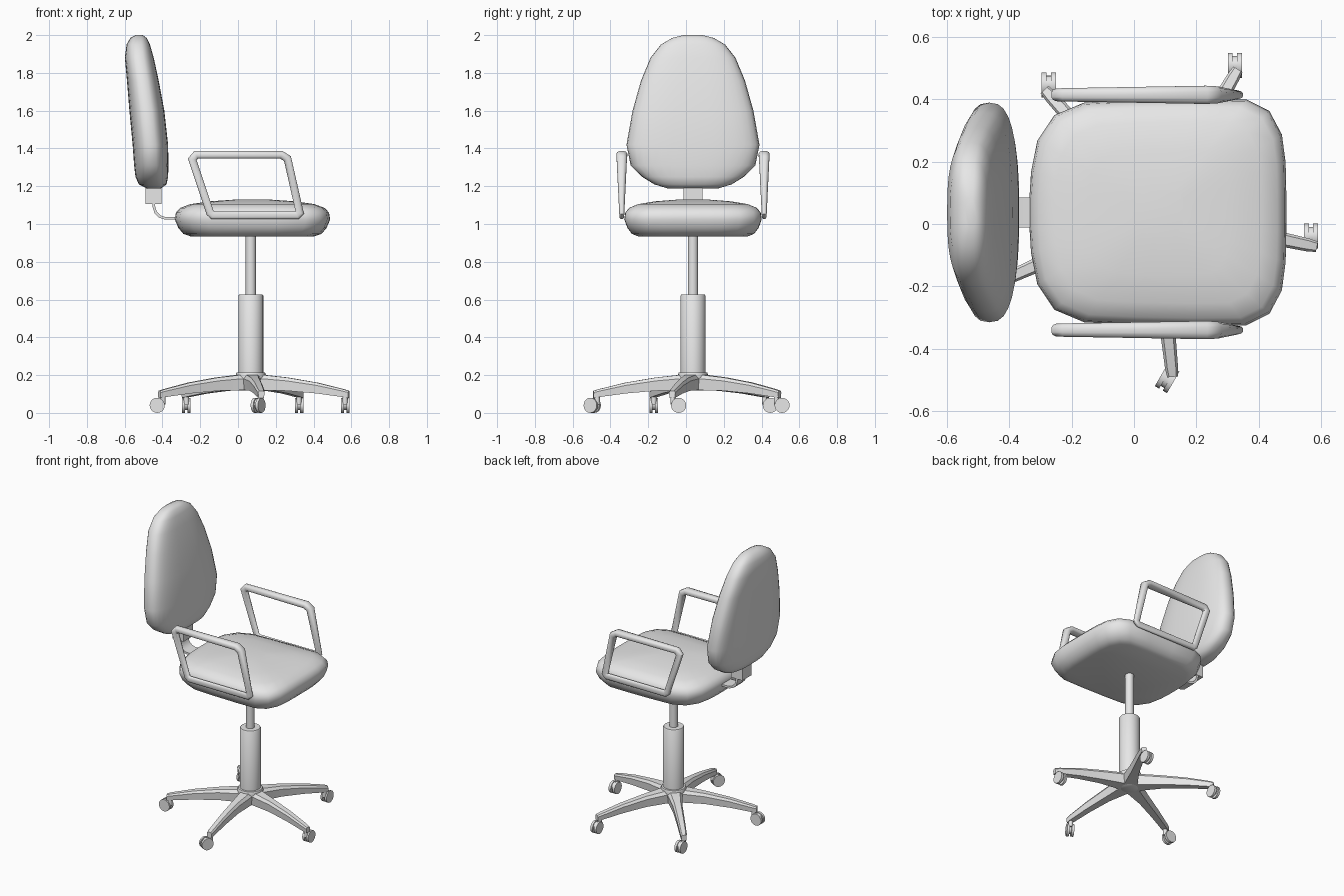
import bpy, bmesh, math
from mathutils import Vector, Matrix

default = bpy.data.objects.get("Cube")
if default:
    bpy.data.objects.remove(default, do_unlink=True)

CX, CY = 0.068, 0.037          # swivel axis

grey = bpy.data.materials.new("plain_grey")
grey.use_nodes = True
grey.diffuse_color = (0.8, 0.8, 0.8, 1)
for node in grey.node_tree.nodes:
    if node.type == 'BSDF_PRINCIPLED':
        node.inputs["Base Color"].default_value = (0.8, 0.8, 0.8, 1)


def finish(name, bm, angle=50):
    bmesh.ops.recalc_face_normals(bm, faces=bm.faces[:])
    mesh = bpy.data.meshes.new(name)
    bm.to_mesh(mesh)
    bm.free()
    mesh.materials.append(grey)
    ob = bpy.data.objects.new(name, mesh)
    bpy.context.collection.objects.link(ob)
    bpy.ops.object.select_all(action='DESELECT')
    ob.select_set(True)
    bpy.context.view_layer.objects.active = ob
    bpy.ops.object.shade_smooth_by_angle(angle=math.radians(angle))
    return ob


def loft(name, rings, closed=False, angle=50):
    """Skin a row of rings; cap the ends unless the row closes on itself."""
    bm = bmesh.new()
    rows = [[bm.verts.new(p) for p in ring] for ring in rings]
    pairs = list(zip(rows, rows[1:]))
    if closed:
        pairs.append((rows[-1], rows[0]))
    else:
        bm.faces.new(rows[0])
        bm.faces.new(rows[-1])
    for a, b in pairs:
        for i in range(len(a)):
            j = (i + 1) % len(a)
            bm.faces.new((a[i], a[j], b[j], b[i]))
    return finish(name, bm, angle)


def lathe(name, profile, sides=24):
    """Turned part on the swivel axis from (radius, height) pairs."""
    turn = [math.tau * i / sides for i in range(sides)]
    return loft(name, [[(CX + r * math.cos(t), CY + r * math.sin(t), z) for t in turn]
                       for r, z in profile], angle=40)


def superellipse(t, n):
    c, s = math.cos(t), math.sin(t)
    return (math.copysign(abs(c) ** (2 / n), c), math.copysign(abs(s) ** (2 / n), s))


# Seat cushion: half outline mirrored, then scaled at each height
half = [(0.488, 0.07), (0.486, 0.16), (0.474, 0.25), (0.434, 0.325), (0.36, 0.362),
        (0.2, 0.364), (0, 0.36), (-0.16, 0.352), (-0.255, 0.312), (-0.31, 0.23),
        (-0.33, 0.13), (-0.335, 0.05)]
outline = half + [(x, -y) for x, y in reversed(half)]
levels = [(0.935, 0.8), (0.948, 0.89), (0.98, 0.955), (1.025, 1), (1.06, 0.985),
          (1.085, 0.93), (1.105, 0.8), (1.12, 0.55), (1.13, 0.2)]
MID = 0.077
loft("seat_cushion", [[(MID + (x - MID) * s, CY + y * s, z) for x, y in outline]
                      for z, s in levels])

# Backrest cushion: height, rear x, front x, half width
back = [(1.187, -0.48, -0.41, 0.13), (1.21, -0.525, -0.378, 0.205),
        (1.25, -0.543, -0.37, 0.27), (1.31, -0.55, -0.368, 0.33),
        (1.42, -0.558, -0.37, 0.352), (1.6, -0.575, -0.39, 0.32),
        (1.76, -0.588, -0.42, 0.275), (1.88, -0.599, -0.446, 0.225),
        (1.95, -0.59, -0.466, 0.17), (1.985, -0.57, -0.483, 0.11),
        (2.0, -0.54, -0.505, 0.05)]
rings = []
for z, rear, front, w in back:
    shape = [superellipse(math.tau * i / 32, 2.7) for i in range(32)]
    rings.append([((rear + front) / 2 + a * (front - rear) / 2, CY + b * w, z)
                  for a, b in shape])
loft("backrest_cushion", rings)

# Bent strap joining seat and backrest
strap = [(-0.25, 1.03), (-0.385, 1.03), (-0.415, 1.04), (-0.436, 1.062),
         (-0.445, 1.09), (-0.447, 1.13)]


def sweep(path, closed, section):
    """Rings along an upright path; section(i) gives (in-plane, sideways) offsets."""
    pts = [Vector((x, z)) for x, z in path]
    count, rows = len(pts), []
    for i, p in enumerate(pts):
        before = pts[i - 1] if closed or i else p
        after = pts[(i + 1) % count] if closed or i < count - 1 else p
        ins = (p - before).normalized()
        out = (after - p).normalized()
        tangent = (ins + out).normalized()
        normal = Vector((-tangent.y, tangent.x))
        stretch = 1 / max(tangent.dot(out if out.length else ins), 0.5)
        rows.append([(p.x + normal.x * a * stretch, b, p.y + normal.y * a * stretch)
                     for a, b in section(i)])
    return rows


def strap_section(i):
    return [(a, CY + b) for a, b in ((-.007, -.048), (.007, -.048), (.007, .048), (-.007, .048))]


loft("backrest_strap", sweep(strap, False, strap_section), angle=35)

# Strap socket under the backrest
bm = bmesh.new()
bmesh.ops.create_cube(bm, size=1, matrix=Matrix.Translation((-0.448, CY, 1.165))
                      @ Matrix.Diagonal((0.085, 0.1, 0.12, 1)))
finish("strap_socket", bm, 30)

# Armrest loops: x, z, sideways half thickness
loop = [(-0.242, 1.343, 0.021), (-0.222, 1.366, 0.022), (0.23, 1.366, 0.03),
        (0.262, 1.346, 0.028), (0.327, 1.06, 0.014), (0.312, 1.046, 0.013),
        (-0.132, 1.046, 0.013), (-0.148, 1.06, 0.013)]
for name, side in (("front_armrest", -1), ("rear_armrest", 1)):
    def tube(i):
        ring = [superellipse(math.tau * (k + 0.5) / 12, 2.5) for k in range(12)]
        return [(a * 0.021, CY + side * 0.377 + b * loop[i][2]) for a, b in ring]
    loft(name, sweep([p[:2] for p in loop], True, tube), closed=True)

# Gas lift column and base hub
lathe("lift_piston", [(0.027, 0.6), (0.027, 0.96)], 16)
lathe("lift_sleeve", [(0.066, 0.2), (0.066, 0.62), (0.062, 0.626)])
lathe("base_hub", [(0.05, 0.118), (0.07, 0.13), (0.082, 0.195), (0.076, 0.213), (0.066, 0.215)])

# Star base legs: radius, top z, bottom z, half width
leg = [(0.0, 0.205, 0.12, 0.055), (0.08, 0.2, 0.12, 0.045), (0.2, 0.187, 0.117, 0.031),
       (0.36, 0.16, 0.103, 0.025), (0.5, 0.126, 0.084, 0.021), (0.53, 0.117, 0.08, 0.017)]
headings = [90, 90, 90, 180, 240]
for k, heading in enumerate(headings):
    ang = math.radians(-12 + 72 * k)
    d = Vector((math.cos(ang), math.sin(ang), 0))
    s = Vector((-d.y, d.x, 0))
    hub = Vector((CX, CY, 0))
    rings = []
    for r, top, low, w in leg:
        c = hub + d * r
        bevel = (top - low) * 0.25
        rings.append([c + s * b + Vector((0, 0, z)) for b, z in
                      ((-w * 0.85, low), (w * 0.85, low), (w, top - bevel),
                       (w * 0.65, top), (-w * 0.65, top), (-w, top - bevel))])
    loft(f"base_leg_{k + 1}", rings, angle=35)

    # Twin wheel caster with hood and pin
    pin = hub + d * 0.51
    turn = math.radians(heading)
    centre = pin + Vector((math.cos(turn), math.sin(turn), 0)) * 0.03
    frame = Matrix.Translation(centre) @ Matrix.Rotation(turn, 4, 'Z')
    upright = Matrix.Rotation(math.pi / 2, 4, 'X')
    bm = bmesh.new()
    for off in (-0.0145, 0.0145):
        bmesh.ops.create_cone(bm, cap_ends=True, segments=20, radius1=0.04, radius2=0.04,
                              depth=0.016,
                              matrix=frame @ Matrix.Translation((0, off, 0.04)) @ upright)
    finish(f"caster_wheels_{k + 1}", bm, 40)
    bm = bmesh.new()
    bmesh.ops.create_cone(bm, cap_ends=True, segments=16, radius1=0.03, radius2=0.03, depth=0.02,
                          matrix=frame @ Matrix.Translation((0, 0, 0.046)) @ upright)
    bmesh.ops.create_cone(bm, cap_ends=True, segments=12, radius1=0.014, radius2=0.014, depth=0.06,
                          matrix=Matrix.Translation(pin + Vector((0, 0, 0.075))))
    finish(f"caster_hood_{k + 1}", bm, 40)
